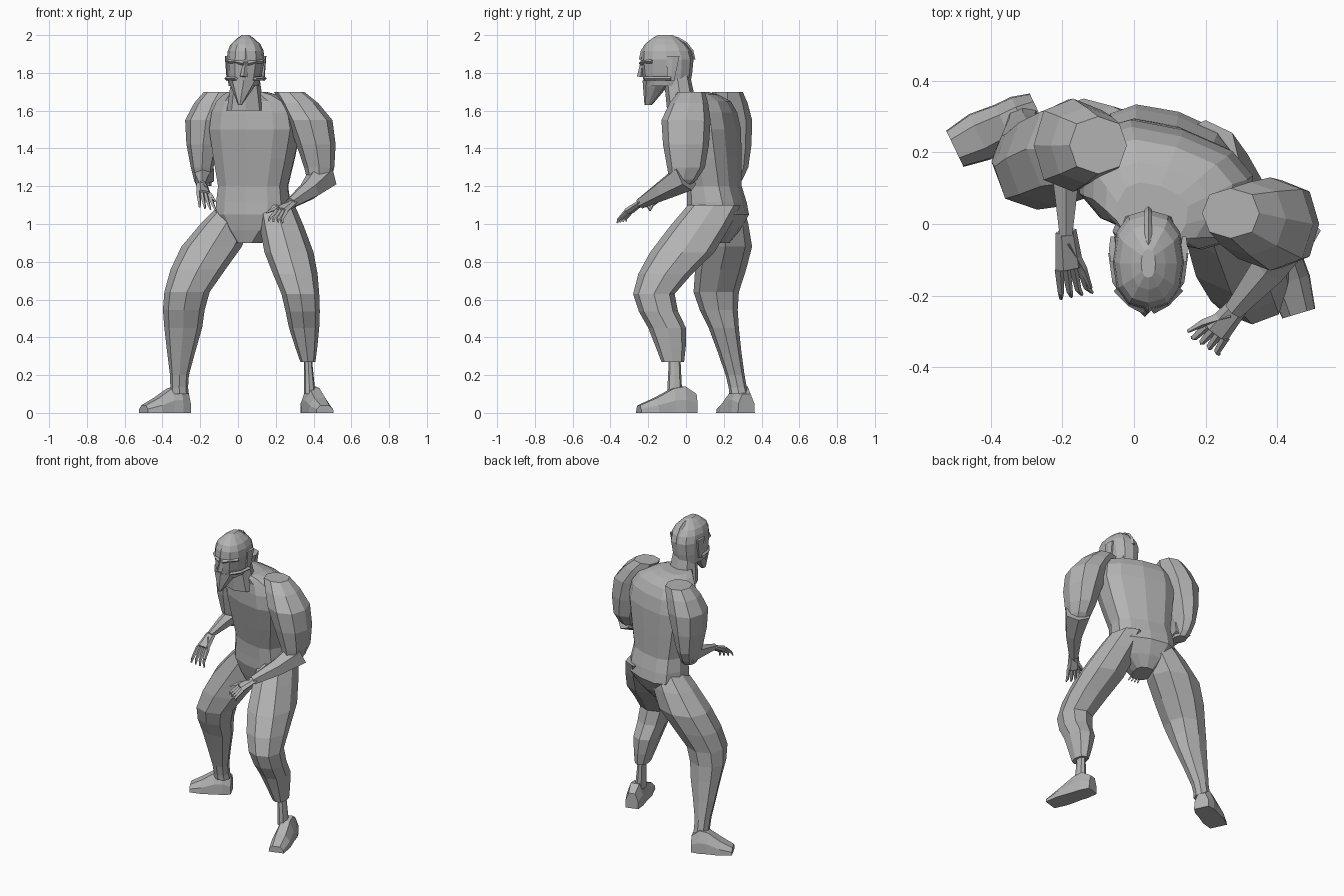
import bpy, bmesh, math
from mathutils import Vector

cube = bpy.data.objects.get("Cube")
if cube:
    bpy.data.objects.remove(cube, do_unlink=True)

GREY = (0.45, 0.45, 0.45, 1)
clay = bpy.data.materials.new("clay grey")
clay.use_nodes = True
clay.diffuse_color = GREY
clay.node_tree.nodes["Principled BSDF"].inputs["Base Color"].default_value = GREY
RIGHTWARD = Vector((1, 0, 0))
UPWARD = Vector((0, 0, 1))


def loft(name, rings):
    """Skin a list of equal point rings and cap both ends."""
    bm = bmesh.new()
    rows = [[bm.verts.new(point) for point in points] for points in rings]
    count = len(rows[0])
    for lower, upper in zip(rows, rows[1:]):
        for i in range(count):
            following = (i + 1) % count
            bm.faces.new((lower[i], lower[following], upper[following], upper[i]))
    bm.faces.new(rows[0])
    bm.faces.new(rows[-1])
    bmesh.ops.recalc_face_normals(bm, faces=bm.faces)
    mesh = bpy.data.meshes.new(name)
    bm.to_mesh(mesh)
    bm.free()
    mesh.materials.append(clay)
    bpy.context.collection.objects.link(bpy.data.objects.new(name, mesh))


def ring(centre, across, deep, sides, power=0.85):
    """Slightly squared ellipse spanned by two half axes."""
    def squared(value):
        return math.copysign(abs(value) ** power, value) if abs(value) > 1e-6 else 0
    angles = [math.tau * i / sides for i in range(sides)]
    return [centre + across * squared(math.cos(angle)) + deep * squared(math.sin(angle))
            for angle in angles]


def smooth_path(keys):
    """Insert one curved in-between after every key section."""
    keys = [Vector(key) for key in keys]
    padded = [keys[0], *keys, keys[-1]]
    path = []
    for before, start, end, after in zip(padded, padded[1:], padded[2:], padded[3:]):
        path += [start, (start + end) * 0.5 + (start + end - before - after) / 16]
    return path + [keys[-1]]


def body(name, keys, yaw=0, sides=8, power=0.85):
    """Horizontal sections given as x, y, z, half width, half depth."""
    across = Vector((math.cos(yaw), math.sin(yaw), 0))
    deep = UPWARD.cross(across)
    loft(name, [ring(Vector(section[:3]), across * section[3], deep * section[4], sides, power)
                for section in smooth_path(keys)])


def tube(name, points, start_radius, end_radius, side=UPWARD, flatness=1, sides=6):
    """Evenly tapered rings across a path, thinned away from the side axis."""
    points = [Vector(point) for point in points]
    last = len(points) - 1
    rings = []
    for i, point in enumerate(points):
        along = (points[min(i + 1, last)] - points[max(i - 1, 0)]).normalized()
        across = (side - along * side.dot(along)).normalized()
        radius = start_radius + (end_radius - start_radius) * i / last
        rings.append(ring(point, across * radius, along.cross(across) * radius * flatness, sides))
    loft(name, rings)


def foot(name, heel, toe, half_width):
    """Wedge-shaped shoe that slopes down from the ankle to the toe."""
    heel, toe = Vector(heel), Vector(toe)
    side = UPWARD.cross(toe - heel).normalized() * half_width
    rings = []
    for fraction, width, height in ((0, 0.7, 0.1), (0.2, 0.9, 0.14), (0.4, 0.9, 0.13),
                                    (0.7, 1, 0.08), (1, 0.8, 0.04)):
        centre = heel.lerp(toe, fraction)
        outline = [(1, 0), (0.95, 0.5), (0.5, 1)]
        outline += [(-x, z) for x, z in reversed(outline)]
        rings.append([centre + side * x * width + UPWARD * z * height for x, z in outline])
    loft(name, rings)


def hand(name, wrist, knuckles, tips, side, thumb):
    """Palm, four curled fingers and a thumb."""
    wrist, knuckles, tips, side, thumb = map(Vector, (wrist, knuckles, tips, side, thumb))
    side.normalize()
    reach = knuckles - wrist
    tube(name + "_palm", [wrist, wrist + reach / 2, knuckles], 0.03, 0.04, side, 0.5)
    for i in range(4):
        spread = side * (i - 1.5) * 0.02
        base, tip = knuckles + spread, tips + spread * 1.5
        bend = (base + tip) / 2 + reach / 4
        tube(f"{name}_finger_{i + 1}", [base, bend, tip], 0.013, 0.005, side, sides=4)
    root = wrist + reach * 0.3
    bend = (root + thumb) / 2 + (thumb - knuckles) / 5
    tube(name + "_thumb", [root, bend, thumb], 0.018, 0.005, side, sides=4)


# Torso, turned toward the right side, and neck
body("torso", [(0.06, 0.15, 0.9, 0.06, 0.08), (0.08, 0.17, 1.05, 0.2, 0.15),
               (0.08, 0.15, 1.2, 0.19, 0.13), (0.09, 0.11, 1.5, 0.25, 0.16),
               (0.08, 0.09, 1.65, 0.2, 0.13), (0.05, 0.03, 1.7, 0.1, 0.08)],
     yaw=-0.3, sides=12, power=0.75)
body("neck", [(0.04, -0.02, 1.6, 0.1, 0.08), (0.04, -0.05, 1.8, 0.07, 0.07)])

# Legs and feet
body("left_leg", [(0.2, 0.15, 1.1, 0.1, 0.14), (0.27, -0.02, 0.85, 0.13, 0.17),
                  (0.33, -0.17, 0.63, 0.1, 0.11), (0.35, -0.1, 0.45, 0.08, 0.1),
                  (0.37, -0.07, 0.27, 0.04, 0.06)])
body("left_ankle", [(0.37, -0.06, 0.3, 0.02, 0.03), (0.38, -0.06, 0.1, 0.03, 0.04)])
foot("left_foot", (0.37, 0.05, 0), (0.46, -0.25, 0), 0.06)
body("right_leg", [(0, 0.2, 1.1, 0.1, 0.1), (-0.14, 0.21, 0.88, 0.16, 0.14),
                   (-0.27, 0.16, 0.64, 0.12, 0.12), (-0.29, 0.2, 0.45, 0.1, 0.08),
                   (-0.31, 0.26, 0.2, 0.05, 0.05), (-0.31, 0.28, 0.1, 0.05, 0.05)])
foot("right_foot", (-0.27, 0.32, 0), (-0.5, 0.21, 0), 0.07)

# Arms and hands
body("left_upper_arm", [(0.27, 0.03, 1.7, 0.08, 0.07), (0.38, 0, 1.55, 0.12, 0.13),
                        (0.43, 0, 1.3, 0.08, 0.1), (0.42, -0.03, 1.2, 0.05, 0.05)])
tube("left_forearm", [(0.45, 0, 1.25), (0.38, -0.12, 1.18), (0.28, -0.24, 1.11)], 0.08, 0.03)
hand("left_hand", (0.29, -0.23, 1.12), (0.23, -0.3, 1.07), (0.2, -0.34, 1.01),
     (0.8, -0.5, -0.1), (0.15, -0.3, 1.06))
body("right_upper_arm", [(-0.1, 0.22, 1.7, 0.08, 0.08), (-0.17, 0.22, 1.55, 0.11, 0.13),
                         (-0.19, 0.23, 1.3, 0.06, 0.1), (-0.18, 0.22, 1.2, 0.04, 0.05)])
tube("right_forearm", [(-0.18, 0.25, 1.26), (-0.19, 0.12, 1.24), (-0.19, -0.03, 1.21)], 0.06, 0.02)
hand("right_hand", (-0.19, -0.02, 1.21), (-0.18, -0.12, 1.16), (-0.16, -0.2, 1.08),
     (1, 0.2, -0.2), (-0.12, -0.18, 1.12))

# Head with pointed beard, nose and a crest along the midline
body("head", [(0.03, -0.1, 1.73, 0.08, 0.12), (0.04, -0.1, 1.87, 0.1, 0.14),
              (0.04, -0.11, 1.95, 0.08, 0.11), (0.04, -0.11, 2, 0.02, 0.04)], sides=12)
body("beard", [(0.01, -0.2, 1.63, 0.01, 0.02), (0.03, -0.15, 1.76, 0.08, 0.08)])
tube("nose", [(0.04, -0.23, 1.86), (0.03, -0.24, 1.78)], 0.01, 0.02, RIGHTWARD, sides=4)
arc = [math.pi * i / 8 for i in range(9)]
tube("crest", [(0.04, -0.1 - 0.14 * math.cos(angle), 1.87 + 0.12 * math.sin(angle))
               for angle in arc], 0.01, 0.01, RIGHTWARD, sides=4)

# Ears, cheek guards and brows on both sides of the face
for label, mirror in (("left", 1), ("right", -1)):
    def on_face(offset, y, z):
        return (0.04 + mirror * offset, y, z)
    body(label + "_ear", [(*on_face(0.09, -0.08, 1.76), 0.01, 0.02),
                          (*on_face(0.1, -0.07, 1.89), 0.01, 0.04)], sides=6)
    tube(label + "_cheek_guard", [on_face(0.1, -0.08, 1.77), on_face(0.09, -0.16, 1.77),
                                  on_face(0.05, -0.22, 1.77)], 0.012, 0.01, sides=4)
    tube(label + "_brow", [on_face(0.01, -0.24, 1.85), on_face(0.05, -0.22, 1.86),
                           on_face(0.09, -0.18, 1.86)], 0.012, 0.01, sides=4)
